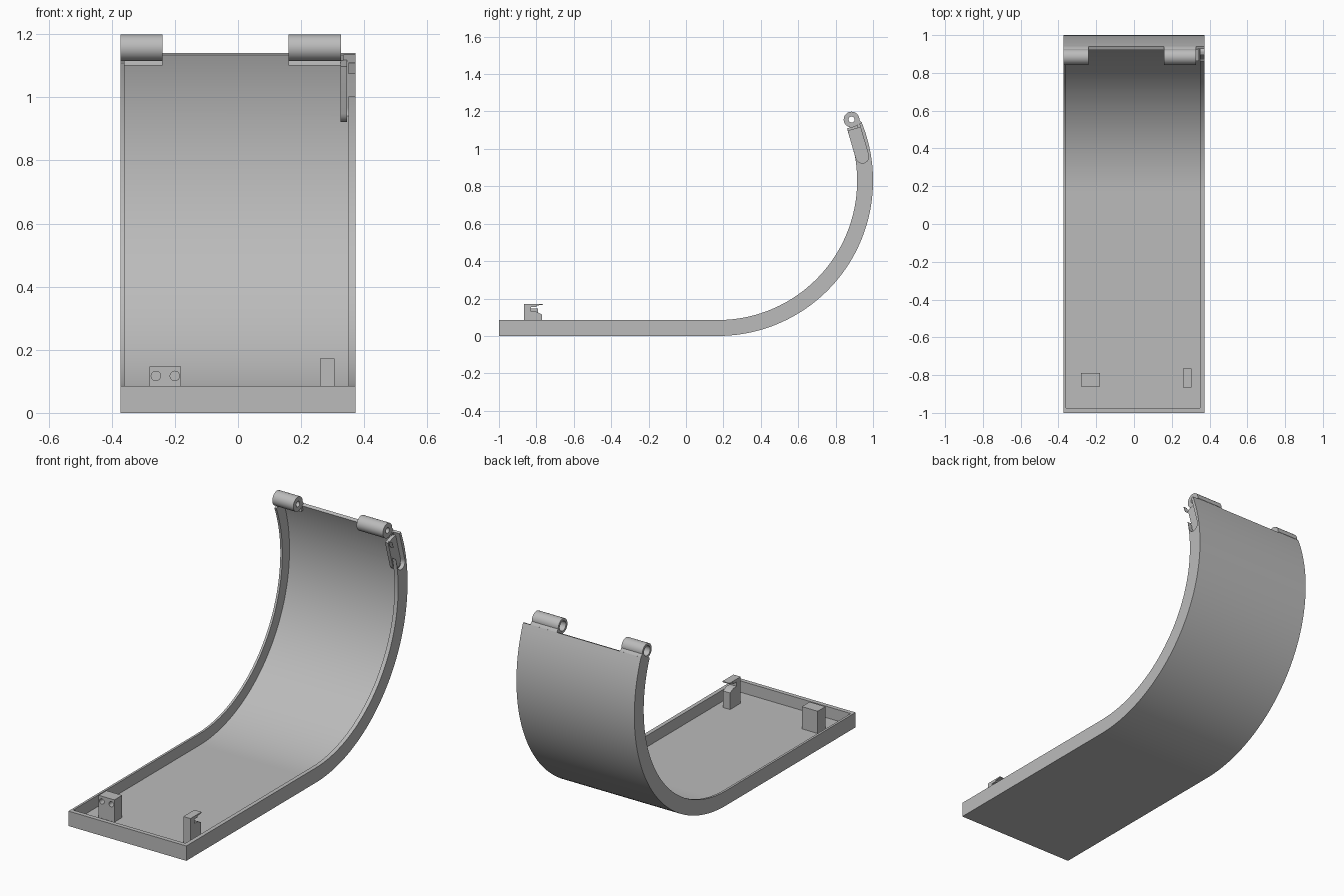
import bpy, bmesh
from math import sin, cos, pi, radians

cube = bpy.data.objects.get("Cube")
if cube:
    bpy.data.objects.remove(cube, do_unlink=True)

grey = bpy.data.materials.new("plain grey")
grey.use_nodes = True
grey.diffuse_color = (0.5, 0.5, 0.5, 1)
grey.node_tree.nodes["Principled BSDF"].inputs["Base Color"].default_value = (0.5, 0.5, 0.5, 1)

HALF = 0.373                 # half width
CY, CZ, R = 0.17, 0.83, 0.83  # bend centre and outer radius
HINGE = (0.885, 1.157)
SLOT_END = (0.943, 0.958)


def extrude_x(name, profile, x0, x1):
    """Extrude a (y, z) outline between two x positions."""
    bm = bmesh.new()
    face = bm.faces.new([bm.verts.new((x0, y, z)) for y, z in profile])
    out = bmesh.ops.extrude_face_region(bm, geom=[face])
    moved = [v for v in out["geom"] if isinstance(v, bmesh.types.BMVert)]
    bmesh.ops.translate(bm, verts=moved, vec=(x1 - x0, 0, 0))
    bmesh.ops.recalc_face_normals(bm, faces=bm.faces[:])
    mesh = bpy.data.meshes.new(name)
    bm.to_mesh(mesh)
    bm.free()
    mesh.materials.append(grey)
    obj = bpy.data.objects.new(name, mesh)
    bpy.context.collection.objects.link(obj)
    return obj


def box(name, x0, x1, y0, y1, z0, z1):
    return extrude_x(name, [(y0, z0), (y1, z0), (y1, z1), (y0, z1)], x0, x1)


def arc(cy, cz, r, a0, a1, n):
    return [(cy + r * cos(radians(a0 + (a1 - a0) * i / n)),
             cz + r * sin(radians(a0 + (a1 - a0) * i / n))) for i in range(n + 1)]


def circle(c, r, n=32):
    return arc(c[0], c[1], r, 0, 360, n)[:-1]


def strip(r_out, r_in, front, end):
    """Flat run followed by the upward bend, between two radii."""
    return ([(front, CZ - r_out)] + arc(CY, CZ, r_out, -90, end, 56)
            + arc(CY, CZ, r_in, end, -90, 56) + [(front, CZ - r_in)])


def capsule(a, b, r):
    """Round-ended outline with a above b, leaning backwards going down."""
    lean = -16
    return (arc(a[0], a[1], r, 14, 194, 12) + arc(b[0], b[1], r, 180 - lean, 360 - lean, 12))


def cut(obj, *cutters):
    bpy.context.view_layer.objects.active = obj
    for c in cutters:
        c.hide_render = True
        mod = obj.modifiers.new("cut", "BOOLEAN")
        mod.operation, mod.solver, mod.object = "DIFFERENCE", "EXACT", c
        bpy.ops.object.modifier_apply(modifier=mod.name)
        bpy.data.objects.remove(c, do_unlink=True)
    return obj


# Curved tray: solid bend, hollowed, with a slot in one side wall
tray = extrude_x("curved_tray", strip(R, R - 0.085, -1, 22), -HALF, HALF)
cavity = extrude_x("cavity", strip(R - 0.02, R - 0.13, -0.975, 26), -0.36, 0.35)
slot = extrude_x("slot", capsule(HINGE, SLOT_END, 0.034), 0.335, 0.42)
parts = [cut(tray, cavity, slot)]

# Slot backing plate with a rounded lower end
parts.append(extrude_x("slot_backing",
             [(0.94, 1.12), (0.864, 1.098)] + arc(*SLOT_END, 0.037, 196, 376, 12), 0.325, 0.345))

# Hinge barrels with bores and webs joining them to the tray edge
web = [(0.915, 1.10), (0.95, 1.11), (0.938, 1.143), (0.925, 1.157), (0.917, 1.14)]
for side, x0, x1, bore0, bore1 in (("right", -HALF, -0.24, -0.40, -0.26),
                                   ("left", 0.16, 0.327, 0.14, 0.30)):
    barrel = extrude_x(side + "_hinge_barrel", circle(HINGE, 0.042), x0, x1)
    parts.append(cut(barrel,
                     extrude_x("bore", circle(HINGE, 0.028), bore0, bore1),
                     extrude_x("pin_hole", circle(HINGE, 0.016), x0 - 0.02, x1 + 0.02)))
    parts.append(extrude_x(side + "_hinge_web", web, x0, x1))

# Socket block with two round holes in its front
block = box("socket_block", -0.28, -0.18, -0.86, -0.79, 0.015, 0.147)
holes = []
for x in (-0.26, -0.20):
    bpy.ops.mesh.primitive_cylinder_add(vertices=24, radius=0.015, depth=0.08,
                                        location=(x, -0.86, 0.117), rotation=(pi / 2, 0, 0))
    hole = bpy.context.object
    hole.data.materials.append(grey)
    holes.append(hole)
parts.append(cut(block, *holes))

# Snap clip with an overhanging lip
parts.append(extrude_x("snap_clip", [
    (-0.865, 0.015), (-0.77, 0.015), (-0.77, 0.115), (-0.80, 0.13), (-0.83, 0.13),
    (-0.83, 0.155), (-0.80, 0.155), (-0.80, 0.162), (-0.765, 0.167), (-0.765, 0.172),
    (-0.865, 0.172)], 0.26, 0.305))

# Smooth curved surfaces, crisp edges
bpy.ops.object.select_all(action="DESELECT")
for p in parts:
    p.select_set(True)
bpy.context.view_layer.objects.active = parts[0]
bpy.ops.object.shade_smooth_by_angle(angle=radians(30))
